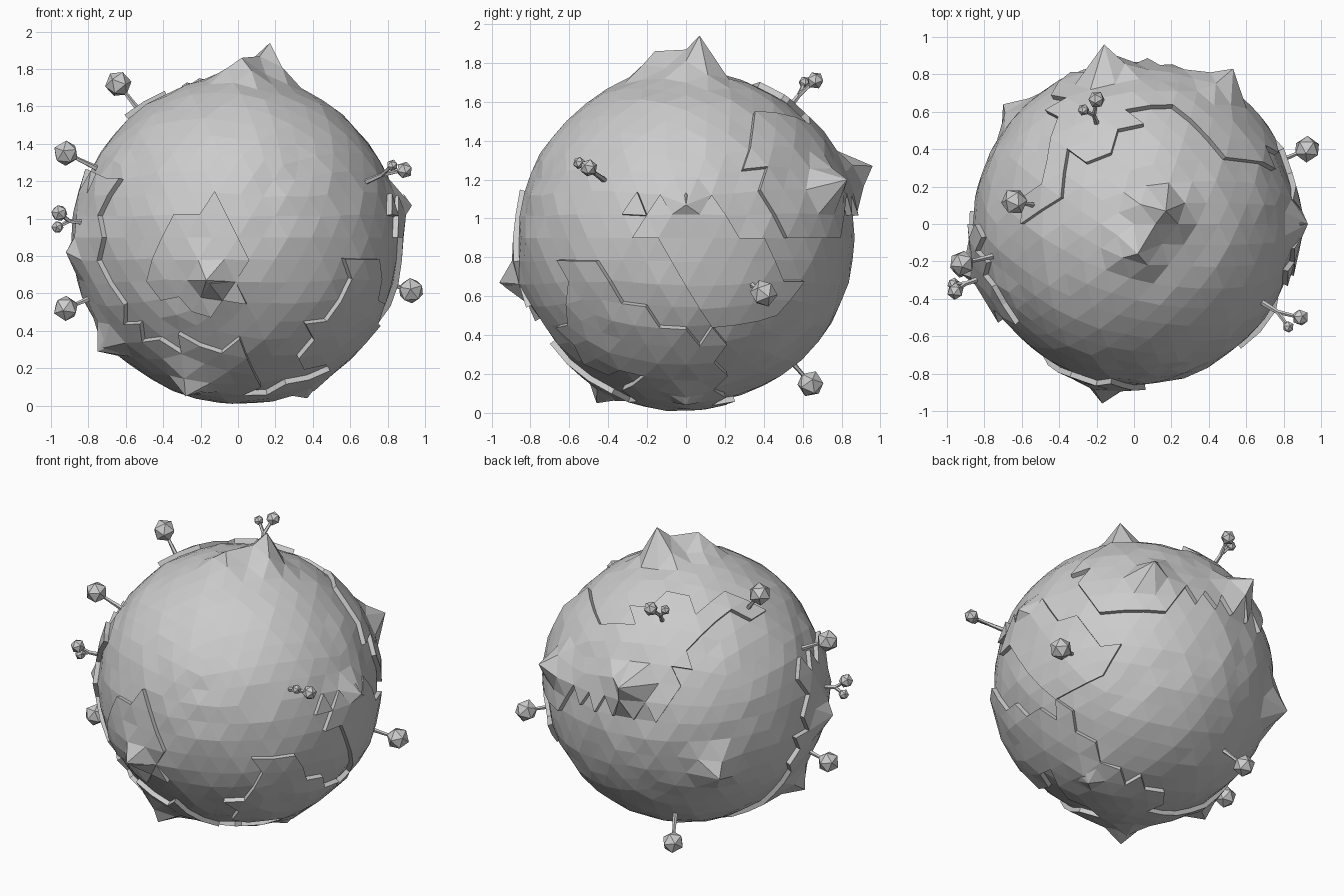
import bpy, bmesh, math, random
from mathutils import Vector

if "Cube" in bpy.data.objects:
    bpy.data.objects.remove(bpy.data.objects["Cube"])

random.seed(4)
C = Vector((0, 0, 0.9))      # planet centre
R = 0.862
STEP = 0.03                  # height of raised land

# Raised land outlines: (horizontal axis, vertical axis, depth axis, visible side, outline)
PLATES = [
    (0, 2, 1, -1, [(-.34, 1.06), (0, 1.06), (0, .7), (-.02, .54), (-.13, .5), (-.45, .58), (-.48, .75)]),
    (1, 2, 0, -1, [(-.5, 1.2), (-.05, 1.2), (0, .8), (0, .25), (-.5, .25), (-.48, .6), (-.45, .9)]),
    (0, 2, 1, -1, [(-.62, .38), (.1, .31), (.05, 0), (-.6, 0)]),
    (0, 2, 1, -1, [(.35, .22), (.35, .41), (.52, .55), (.6, .8), (.75, .8), (.75, .4), (.6, .25)]),
    (1, 2, 0, 1, [(-.35, 1.07), (.15, 1.07), (.58, .63), (.3, .45), (0, .57), (0, .72)]),
    (0, 1, 2, 1, [(-.6, 0), (-.48, .01), (-.33, .33), (-.17, .34), (0, .48), (0, .63), (.4, .6),
                  (.75, .4), (.6, .75), (0, .82), (-.4, .72), (-.42, .45)]),
    (0, 2, 1, 1, [(-.38, 1.07), (.72, 1.07), (.7, 1.3), (.5, 1.5), (0, 1.5), (-.4, 1.45)]),
    (0, 1, 2, -1, [(-.1, -.25), (.3, -.3), (.68, -.2), (.7, .16), (.3, .18), (-.1, .18)]),
]

# Mountain tops
PEAKS = [(.17, .07, 1.94), (.02, -.16, 1.86), (-.16, .96, 1.27), (.53, .83, 1.2),
         (-.7, .64, .67), (-.28, -.46, .05), (-.17, -.96, .67), (-.92, -.27, .82),
         (.93, 0, 1.07), (-.75, -.21, .29), (.37, 0, .04)]


def inside(u, v, poly):
    hit = False
    for (a, b), (c, d) in zip(poly, poly[1:] + poly[:1]):
        if (b > v) != (d > v) and u < (c - a) * (v - b) / (d - b) + a:
            hit = not hit
    return hit


def on_plate(p):
    return any((p[d] - C[d]) * s > 0 and inside(p[h], p[v], poly)
               for h, v, d, s, poly in PLATES)


def finish(bm, name):
    me = bpy.data.meshes.new(name)
    bmesh.ops.recalc_face_normals(bm, faces=bm.faces[:])
    bm.to_mesh(me)
    bm.free()
    ob = bpy.data.objects.new(name, me)
    bpy.context.collection.objects.link(ob)
    return ob


# Planet: faceted ball with slight roughness
bm = bmesh.new()
bmesh.ops.create_icosphere(bm, subdivisions=4, radius=R)
for v in bm.verts:
    v.co = v.co * (1 + random.uniform(-.008, .008)) + C

# Raised land
land = [f for f in bm.faces if on_plate(f.calc_center_median())]
ext = bmesh.ops.extrude_face_region(bm, geom=land)
for g in ext["geom"]:
    if isinstance(g, bmesh.types.BMVert):
        g.co += (g.co - C).normalized() * STEP

# Mountains: pull the surface into small pyramids
dirs = {v: (v.co - C).normalized() for v in bm.verts}
for p in PEAKS:
    d = Vector(p) - C
    top, n = d.length, d.normalized()
    for v, u in dirs.items():
        dist = (u - n).length * top
        if dist < .2:
            r = (v.co - C).length
            v.co = C + u * max(r, R + (top - R) * (1 - dist / .2))
    best = min(bm.verts, key=lambda v: (v.co - Vector(p)).length)
    best.co = Vector(p)
finish(bm, "planet")


# Trees
def rod(bm, a, b, r1, r2):
    d = b - a
    q = d.to_track_quat('Z', 'Y')
    res = bmesh.ops.create_cone(bm, cap_ends=True, segments=5, radius1=r1, radius2=r2, depth=d.length)
    for v in res["verts"]:
        v.co = q @ v.co + (a + b) / 2


def tree(name, balls):
    bm = bmesh.new()
    mid = sum((Vector(b[:3]) for b in balls), Vector()) / len(balls)
    n = (mid - C).normalized()
    fork = C + n * (.96 if len(balls) > 1 else .94)
    rod(bm, C + n * .82, fork, .017, .012)
    for x, y, z, r in balls:
        p = Vector((x, y, z))
        rod(bm, fork, p, .012, .009)
        q = (p - C).to_track_quat('Z', 'Y')
        res = bmesh.ops.create_icosphere(bm, subdivisions=1, radius=r)
        for v in res["verts"]:
            v.co = q @ v.co + p
    finish(bm, name)


TREES = [
    [(-.64, .12, 1.72, .072)],
    [(-.92, -.21, 1.35, .07)],
    [(-.92, -.22, .52, .07)],
    [(.925, .4, .615, .072)],
    [(-.35, .64, .15, .07)],
    [(-.2, .665, 1.71, .046), (-.27, .61, 1.7, .032)],
    [(-.955, -.36, 1.03, .046), (-.965, -.32, .955, .034)],
    [(.89, -.5, 1.26, .046), (.825, -.55, 1.285, .032)],
]
for i, balls in enumerate(TREES):
    tree(f"tree_{i + 1}", balls)
